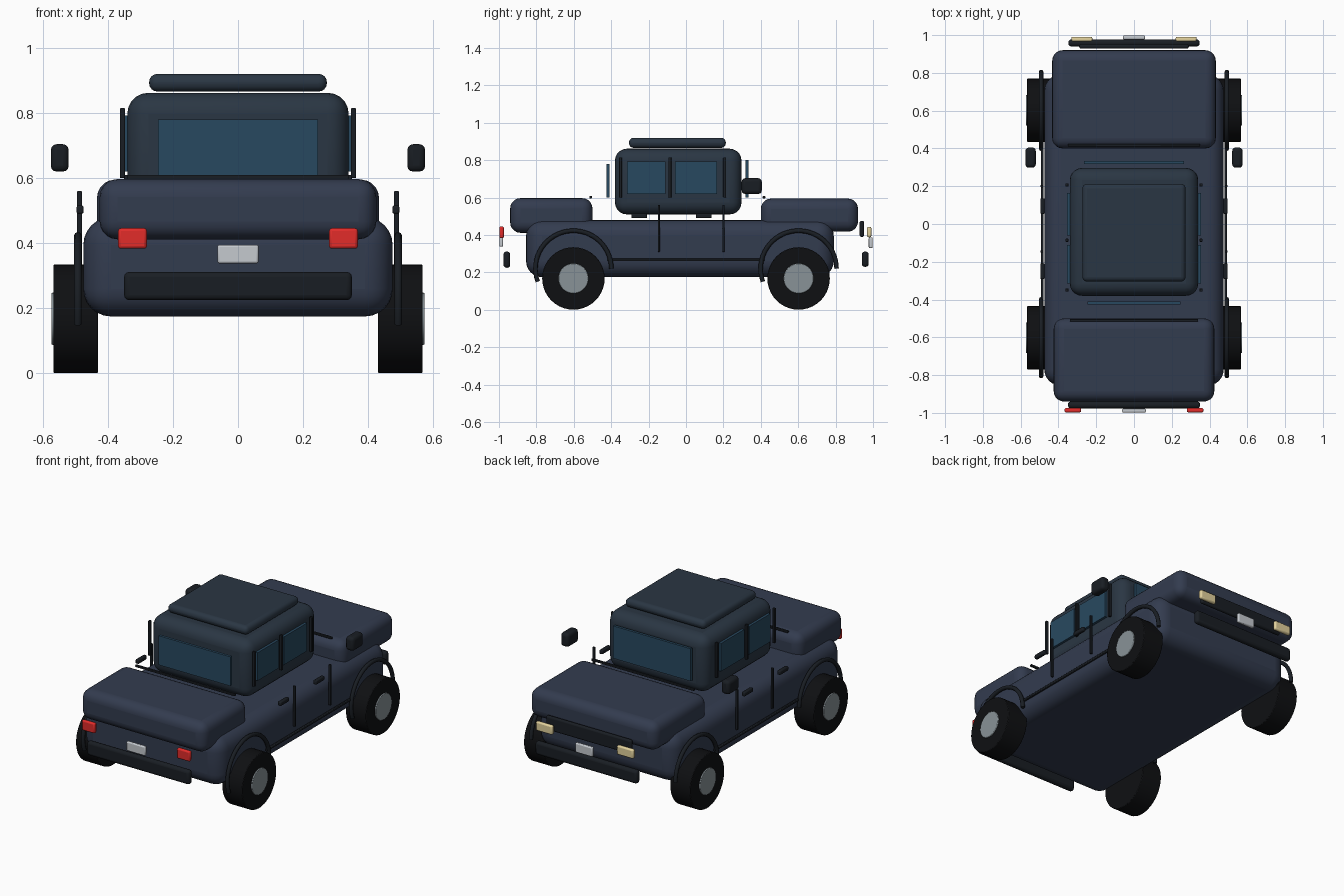
import bpy, math
from mathutils import Matrix

if "Cube" in bpy.data.objects:
    bpy.data.objects.remove(bpy.data.objects["Cube"])


def mat(name, r, g, b):
    m = bpy.data.materials.new(name)
    m.diffuse_color = [(c / 255) ** 2.2 for c in (r, g, b)] + [1]
    m.use_nodes = True
    m.node_tree.nodes["Principled BSDF"].inputs["Base Color"].default_value = m.diffuse_color
    return m


PAINT = mat("paint", 54, 62, 80)
ROOF = mat("roof_paint", 46, 57, 69)
GLASS = mat("glass", 44, 74, 96)
BLACK = mat("black_trim", 31, 35, 40)
RUBBER = mat("rubber", 22, 23, 25)
METAL = mat("hub_metal", 135, 145, 150)
PLATE = mat("plate_metal", 195, 200, 206)
RED = mat("tail_red", 225, 48, 46)
CREAM = mat("lamp_cream", 225, 208, 155)


def finish(ob, name, m):
    ob.name = name
    ob.data.materials.append(m)
    bpy.ops.object.shade_smooth_by_angle(angle=math.radians(35))
    return ob


def box(name, x, y, z, m, bevel=0.0, seg=4):
    """Bevelled box from (min, max) ranges."""
    r = (x, y, z)
    bpy.ops.mesh.primitive_cube_add(size=1, location=[sum(v) / 2 for v in r])
    ob = bpy.context.object
    ob.data.transform(Matrix.Diagonal([v[1] - v[0] for v in r] + [1]))
    if bevel:
        b = ob.modifiers.new("Bevel", 'BEVEL')
        b.width, b.segments = bevel, seg
    return finish(ob, name, m)


def side_boxes(name, x, y, z, m, bevel=0.0, seg=2):
    """The same box on the left and right."""
    box(name + "_right", x, y, z, m, bevel, seg)
    box(name + "_left", (-x[1], -x[0]), y, z, m, bevel, seg)


def disc(name, x0, x1, y, z, r, m, bevel):
    bpy.ops.mesh.primitive_cylinder_add(vertices=40, radius=r, depth=abs(x1 - x0),
                                        location=((x0 + x1) / 2, y, z))
    ob = bpy.context.object
    ob.data.transform(Matrix.Rotation(math.pi / 2, 4, 'Y'))
    b = ob.modifiers.new("Bevel", 'BEVEL')
    b.width, b.segments = bevel, 2
    return finish(ob, name, m)


def tube(name, pts, r, m):
    cu = bpy.data.curves.new(name, 'CURVE')
    cu.dimensions = '3D'
    cu.bevel_depth, cu.bevel_resolution, cu.use_fill_caps = r, 2, True
    sp = cu.splines.new('POLY')
    sp.points.add(len(pts) - 1)
    for p, co in zip(sp.points, pts):
        p.co = (*co, 1)
    cu.materials.append(m)
    ob = bpy.data.objects.new(name, cu)
    bpy.context.collection.objects.link(ob)


# Main body volumes
box("lower_body", (-.475, .475), (-.855, .79), (.175, .48), PAINT, .085, 6)
box("hood", (-.433, .433), (.40, .92), (.418, .595), PAINT, .055, 5)
box("trunk", (-.425, .425), (-.94, -.50), (.412, .597), PAINT, .055, 5)
box("cabin", (-.34, .34), (-.38, .297), (.51, .862), ROOF, .065, 5)
box("roof_panel", (-.273, .273), (-.305, .213), (.866, .92), ROOF, .025, 4)

# Glass
box("windshield", (-.265, .265), (.317, .333), (.60, .80), GLASS)
box("rear_window", (-.245, .245), (-.425, -.409), (.60, .78), GLASS)
for n, y in (("rear", (-.315, -.11)), ("front", (-.06, .165))):
    side_boxes(n + "_side_window", (.338, .355), y, (.62, .793), GLASS)

# Pillars, door seams and handles
for i, y in enumerate((-.35, -.086, .207)):
    side_boxes(f"pillar_{i + 1}", (.347, .363), (y - .008, y + .008), (.60, .815), BLACK, .003)
for i, y in enumerate((-.145, .20)):
    side_boxes(f"door_seam_{i + 1}", (.479, .495), (y - .006, y + .006), (.31, .56), BLACK, .003)
for i, y in enumerate((-.25, .095)):
    side_boxes(f"door_handle_{i + 1}", (.474, .496), (y - .042, y + .042), (.49, .516), BLACK, .006)
side_boxes("sill_trim", (.478, .492), (-.42, .42), (.26, .275), BLACK, .004)
side_boxes("mirror", (.52, .575), (.298, .405), (.62, .704), BLACK, .018, 3)

# Thin seams at the base of the hood and trunk
box("hood_seam", (-.35, .35), (.41, .424), (.596, .609), BLACK, .003, 2)
box("trunk_seam", (-.34, .34), (-.517, -.503), (.596, .609), BLACK, .003, 2)

# Wheels, hubs and arches
for s, side in ((1, "right"), (-1, "left")):
    for yc, end in ((.602, "front"), (-.602, "rear")):
        disc(f"{end}_wheel_{side}", s * .43, s * .567, yc, .168, .167, RUBBER, .004)
        disc(f"{end}_hub_{side}", s * .50, s * .573, yc, .168, .08, METAL, .003)
        arc = [math.radians(200 * k / 30) for k in range(31)]
        tube(f"{end}_arch_{side}",
             [(s * .492, yc + .203 * math.cos(a), .22 + .203 * math.sin(a)) for a in arc],
             .012, BLACK)

# Lamp end at +y
box("grille", (-.29, .29), (.928, .952), (.39, .476), BLACK, .010, 3)
box("front_bumper", (-.348, .348), (.94, .977), (.23, .312), BLACK, .016, 3)
side_boxes("headlamp", (.22, .332), (.967, .991), (.388, .444), CREAM, .008)
box("front_plate", (-.058, .058), (.977, .998), (.33, .388), PLATE, .006, 2)

# Lamp end at -y
box("rear_bumper", (-.35, .35), (-.976, -.94), (.225, .312), BLACK, .016, 3)
side_boxes("tail_lamp", (.28, .368), (-.998, -.974), (.383, .446), RED, .008)
box("rear_plate", (-.063, .063), (-.998, -.978), (.338, .395), PLATE, .006, 2)
